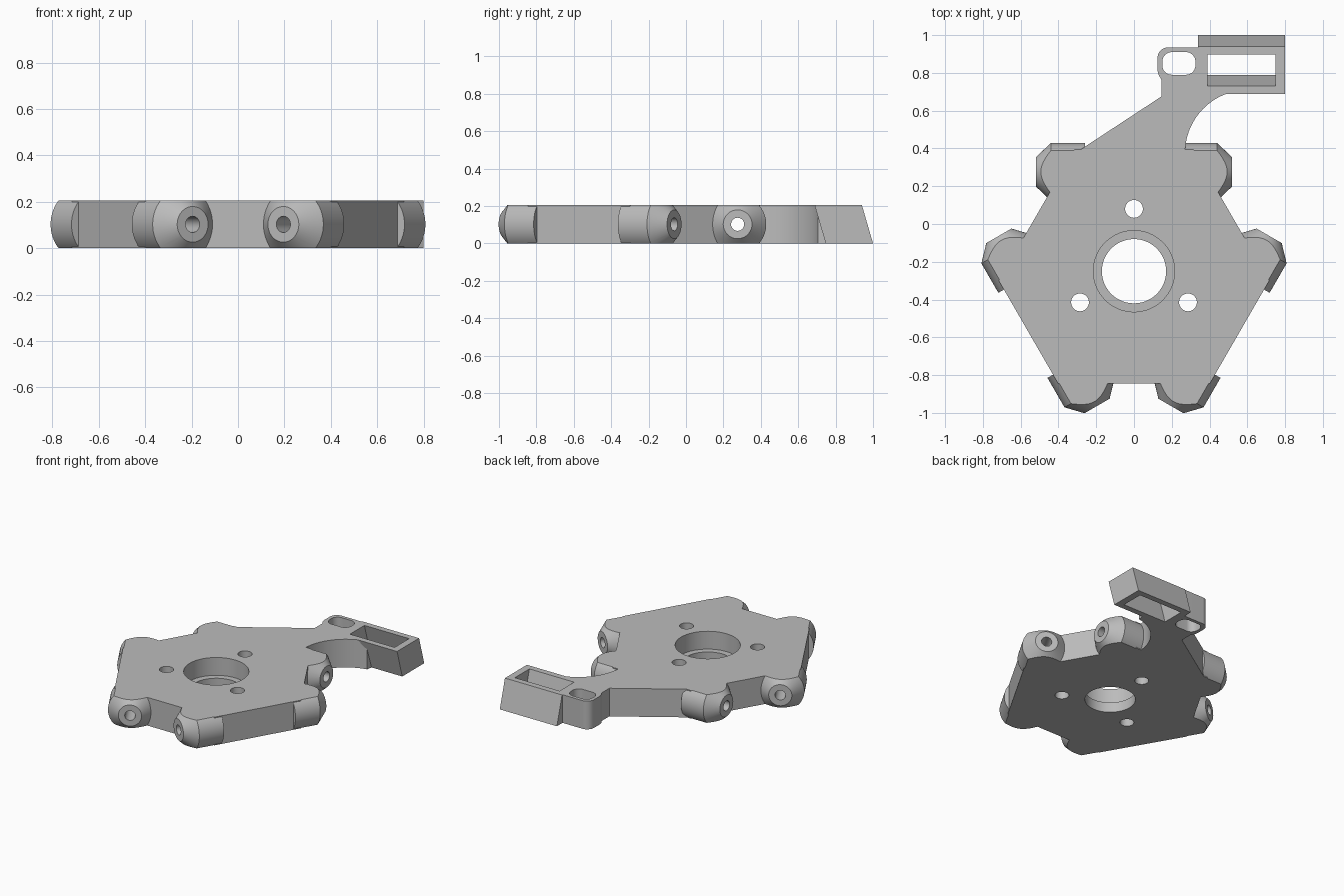
import bpy, bmesh
from math import sin, cos, radians, pi
from mathutils import Matrix

if "Cube" in bpy.data.objects:
    bpy.data.objects.remove(bpy.data.objects["Cube"], do_unlink=True)

HEIGHT = 0.205
HUB_Y = -0.25
SLANT = 0.29          # backward lean of the sensor holder


def arc(cx, cy, r, start, end, n):
    """Points along an arc, angles in degrees."""
    angles = [radians(start + (end - start) * i / n) for i in range(n + 1)]
    return [(cx + r * cos(a), cy + r * sin(a)) for a in angles]


def circle(cx, cy, r, n=64):
    return arc(cx, cy, r, 0, 360, n)[:-1]


def loft(name, rings):
    """Closed solid through a list of equal-sized rings."""
    bm = bmesh.new()
    loops = [[bm.verts.new(p) for p in ring] for ring in rings]
    for a, b in zip(loops, loops[1:]):
        for i in range(len(a)):
            j = (i + 1) % len(a)
            bm.faces.new((a[i], a[j], b[j], b[i]))
    bm.faces.new(loops[0])
    bm.faces.new(loops[-1])
    bmesh.ops.recalc_face_normals(bm, faces=bm.faces)
    mesh = bpy.data.meshes.new(name)
    bm.to_mesh(mesh)
    bm.free()
    obj = bpy.data.objects.new(name, mesh)
    bpy.context.collection.objects.link(obj)
    return obj


def prism(name, outline, z0, z1, slant=0):
    return loft(name, [[(x, y - slant * z, z) for x, y in outline] for z in (z0, z1)])


def lathe_x(name, profile, y, side=1):
    """Turned solid about a line parallel to x at mid height."""
    return loft(name, [[(side * x, y + r * cos(a * pi / 32), HEIGHT / 2 + r * sin(a * pi / 32))
                        for a in range(64)] for x, r in profile])


def combine(target, tool, operation):
    mod = target.modifiers.new("combine", "BOOLEAN")
    mod.operation = operation
    mod.solver = "EXACT"
    mod.object = tool
    bpy.context.view_layer.update()
    evaluated = target.evaluated_get(bpy.context.evaluated_depsgraph_get())
    mesh = bpy.data.meshes.new_from_object(evaluated)
    target.modifiers.clear()
    target.data = mesh
    bpy.data.objects.remove(tool, do_unlink=True)


def about_hub(obj, degrees):
    centre = Matrix.Translation((0, HUB_Y, 0))
    obj.data.transform(centre @ Matrix.Rotation(radians(degrees), 4, "Z") @ centre.inverted())


# Six-sided platform: three long edges alternating with three short ones
LONG, SHORT = 0.645, 0.595
corner_x = (SHORT - LONG * 0.5) / cos(radians(30))
hexagon = []
for turn in (0, 120, 240):
    c, s = cos(radians(turn)), sin(radians(turn))
    for x in (corner_x, -corner_x):
        hexagon.append((x * c - LONG * s, HUB_Y + x * s + LONG * c))
platform = prism("effector_platform", hexagon, -0.1, 0.3)

# Rod joint bosses, one pair on each long edge
BOSS_Y = 0.276
for turn in (0, 120, 240):
    for side in (1, -1):
        boss = lathe_x("joint_boss", [(0.26, 0.153), (0.44, 0.153), (0.52, 0.077)], BOSS_Y, side)
        about_hub(boss, turn)
        combine(platform, boss, "UNION")

# Curved arm reaching back
arm_outline = ([(-0.3, 0.383), (-0.2, 0.2), (0.2, 0.2)]
               + arc(0.605, 0.375, 0.335, 180, 100, 20)
               + [(0.56, 0.8), (0.36, 0.8), (0.36, 0.935)]
               + arc(0.18, 0.88, 0.055, 90, 180, 16)
               + [(0.125, 0.81), (0.131, 0.788), (0.145, 0.765), (0.145, 0.675)])
combine(platform, prism("arm", arm_outline, -0.11, 0.31), "UNION")

# Leaning holder at the end of the arm, with its slot
holder = [(0.34, 0.747), (0.8, 0.747), (0.8, 1.0), (0.34, 1.0)]
combine(platform, prism("holder", holder, -0.12, 0.32, SLANT), "UNION")
slot = [(0.39, 0.79), (0.75, 0.79), (0.75, 0.957), (0.39, 0.957)]
combine(platform, prism("slot_cutter", slot, -0.2, 0.4, SLANT), "DIFFERENCE")

# Rounded window in the arm
window = []
for cx, cy, start in ((0.275, 0.86, 0), (0.2, 0.86, 90), (0.2, 0.84, 180), (0.275, 0.84, 270)):
    window += arc(cx, cy, 0.05, start, start + 90, 12)
combine(platform, prism("window_cutter", window, -0.2, 0.4), "DIFFERENCE")

# Stepped central bore
combine(platform, prism("bore_cutter", circle(0, HUB_Y, 0.17, 96), -0.2, 0.4), "DIFFERENCE")
combine(platform, prism("recess_cutter", circle(0, HUB_Y, 0.215, 96), 0.075, 0.41), "DIFFERENCE")

# Screw holes around the bore and the cross holes through each boss pair
for turn in (0, 120, 240):
    screw = prism("screw_cutter", circle(0, 0.08, 0.047), -0.2, 0.4)
    cross = lathe_x("cross_hole_cutter", [(-0.65, 0.035), (0.65, 0.035)], BOSS_Y)
    for cutter in (screw, cross):
        about_hub(cutter, turn)
        combine(platform, cutter, "DIFFERENCE")

# Trim everything flat at top and bottom
slab = prism("trim_slab", [(-2, -2), (2, -2), (2, 2), (-2, 2)], 0, HEIGHT)
combine(platform, slab, "INTERSECT")

# Single grey plastic
grey = bpy.data.materials.new("grey_plastic")
grey.use_nodes = True
colour = (0.5, 0.5, 0.5, 1)
grey.diffuse_color = colour
grey.node_tree.nodes["Principled BSDF"].inputs["Base Color"].default_value = colour
platform.data.materials.clear()
platform.data.materials.append(grey)
for face in platform.data.polygons:
    face.material_index = 0

bpy.ops.object.select_all(action="DESELECT")
platform.select_set(True)
bpy.context.view_layer.objects.active = platform
bpy.ops.object.shade_smooth_by_angle(angle=radians(14))
